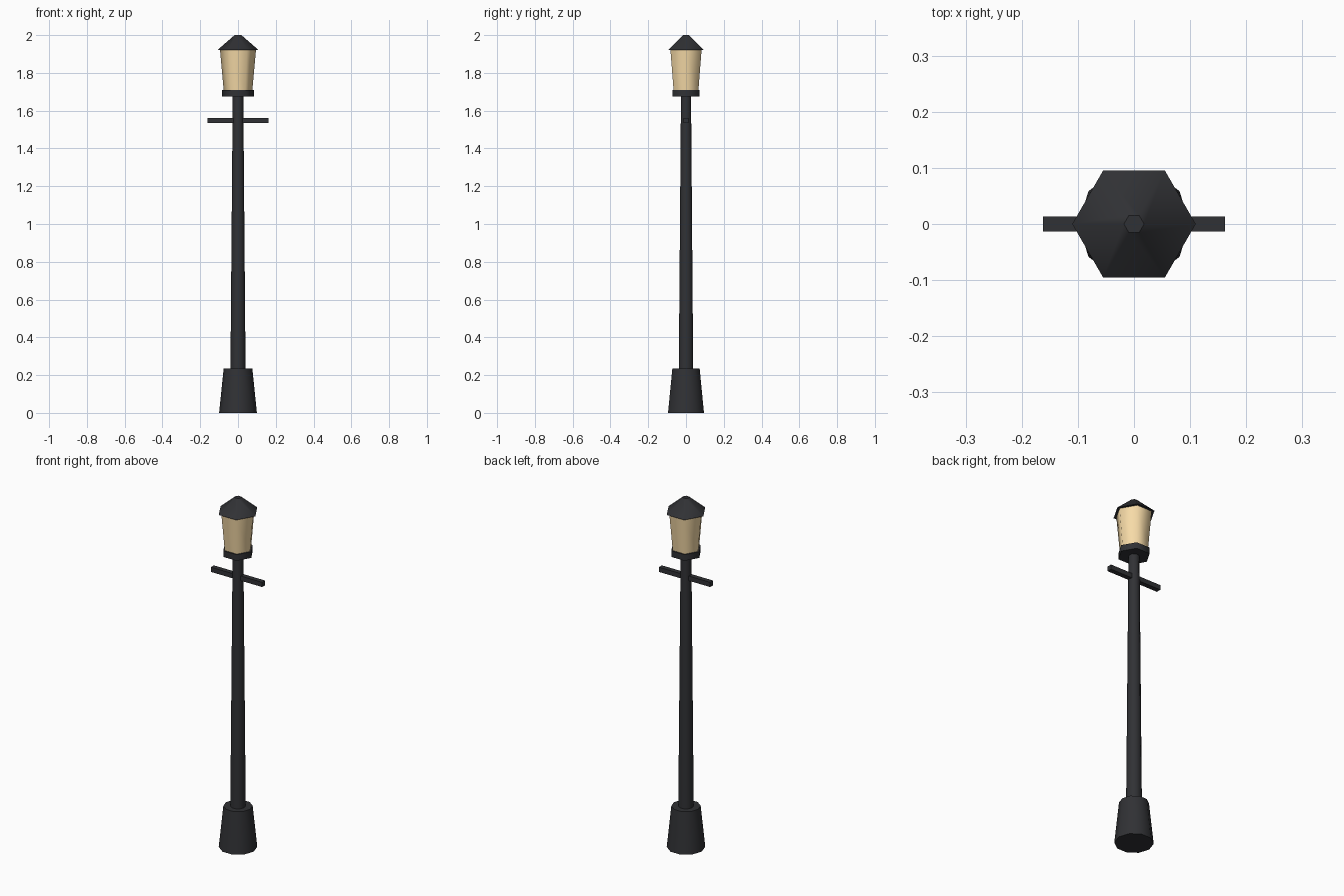
import bpy
import math

if "Cube" in bpy.data.objects:
    bpy.data.objects.remove(bpy.data.objects["Cube"])


def material(name, rgb):
    m = bpy.data.materials.new(name)
    m.diffuse_color = (*rgb, 1)
    m.use_nodes = True
    m.node_tree.nodes["Principled BSDF"].inputs["Base Color"].default_value = m.diffuse_color
    return m


iron = material("dark_iron", (0.03, 0.031, 0.035))
glow = material("warm_glass", (0.93, 0.71, 0.39))


def frustum(name, sides, r0, r1, z0, z1, mat, smooth=True):
    """Upright tapered prism with a corner on the x axis."""
    bpy.ops.mesh.primitive_cone_add(vertices=sides, radius1=r0, radius2=r1,
                                    depth=z1 - z0, location=(0, 0, (z0 + z1) / 2),
                                    rotation=(0, 0, math.pi / 2))
    ob = bpy.context.object
    ob.name = name
    ob.data.materials.append(mat)
    bpy.ops.object.transform_apply(location=False, rotation=True, scale=True)
    # smooth sides, flat end caps
    for p in ob.data.polygons:
        p.use_smooth = smooth and abs(p.normal.z) < 0.95
    return ob


# Post
frustum("base", 10, 0.10, 0.076, 0.0, 0.235, iron)
frustum("pole", 10, 0.04, 0.028, 0.235, 1.68, iron)

# Ladder rest bar
bpy.ops.mesh.primitive_cube_add(size=1, location=(0, 0, 1.548))
bar = bpy.context.object
bar.name = "cross_bar"
bar.scale = (0.325, 0.027, 0.027)
bpy.ops.object.transform_apply(location=False, rotation=False, scale=True)
bar.data.materials.append(iron)

# Six-sided lantern
frustum("lantern_collar", 6, 0.084, 0.084, 1.675, 1.71, iron)
frustum("lantern_glass", 6, 0.076, 0.095, 1.71, 1.92, glow)
frustum("lantern_roof", 6, 0.11, 0.018, 1.92, 2.0, iron)
